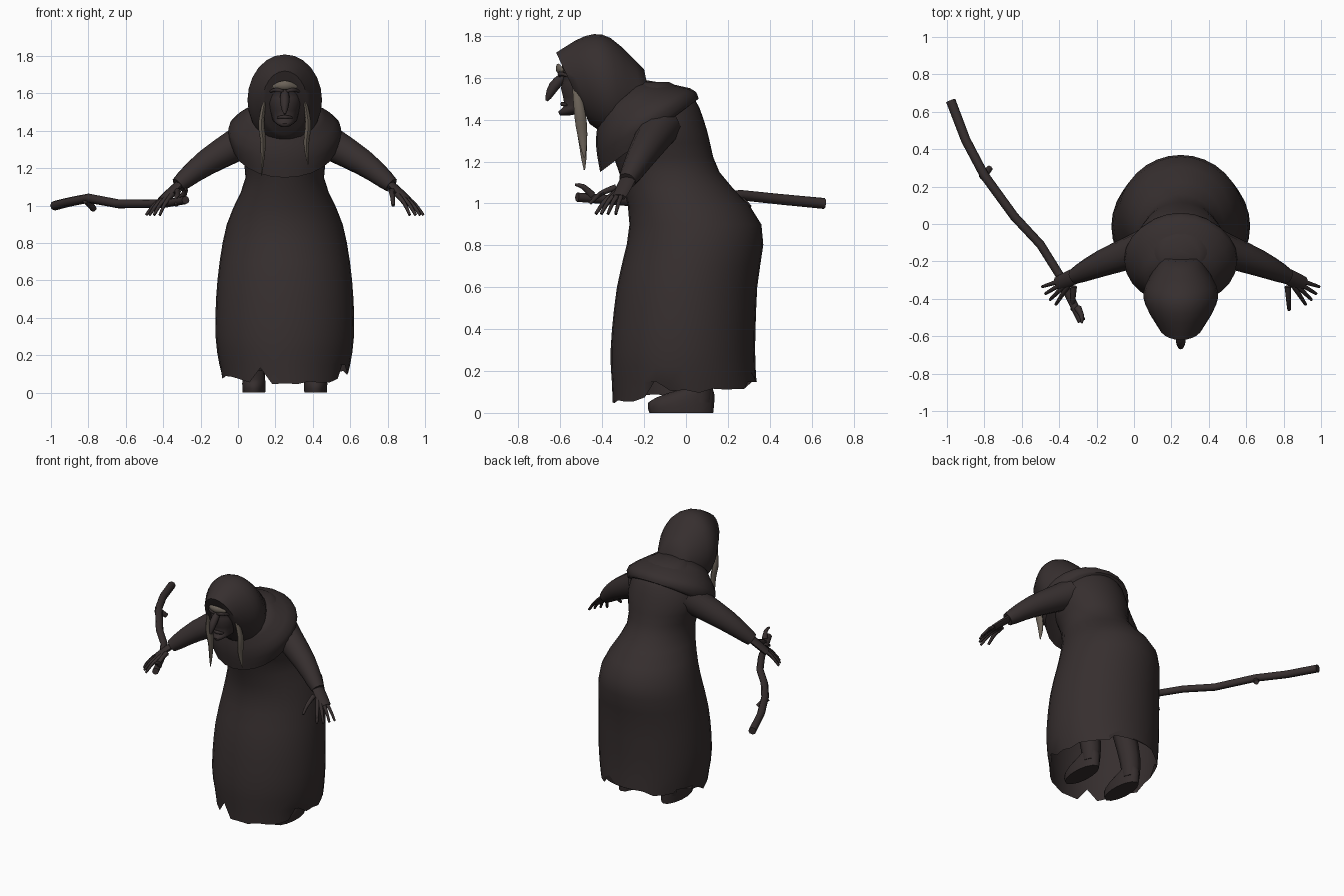
import bpy, bmesh, math, random
from mathutils import Vector

random.seed(4)
if "Cube" in bpy.data.objects:
    bpy.data.objects.remove(bpy.data.objects["Cube"])

BODY_X = 0.25  # the figure stands off-centre because of the long staff


def material(name, red, green, blue):
    mat = bpy.data.materials.new(name)
    mat.use_nodes = True
    mat.diffuse_color = (red, green, blue, 1)
    shader = mat.node_tree.nodes["Principled BSDF"]
    shader.inputs["Base Color"].default_value = (red, green, blue, 1)
    shader.inputs["Roughness"].default_value = 0.9
    return mat


CLOTH = material("dark cloth", 0.037, 0.028, 0.028)
SKIN = material("dusky skin", 0.036, 0.027, 0.027)
WOOD = material("dark wood", 0.038, 0.028, 0.028)
HAIR = material("grey hair", 0.15, 0.125, 0.1)


def flowing(points, steps):
    """Extra points on a smooth curve through the given ones."""
    keys = [Vector(p) for p in points]
    result = []
    for i in range(len(keys) - 1):
        start, end = keys[i], keys[i + 1]
        before = keys[i - 1] if i else start
        after = keys[min(i + 2, len(keys) - 1)]
        leave, arrive = (end - before) / 2, (after - start) / 2
        for k in range(steps):
            t = k / steps
            ease = t * t * (3 - 2 * t)
            result.append(start.lerp(end, ease) + leave * t * (1 - t) ** 2
                          - arrive * t * t * (1 - t))
    return result + [keys[-1]]


def build(name, rings, mat, open_start=False):
    """Skin a list of point rings into one smooth-shaded object."""
    bm = bmesh.new()
    rows = [[bm.verts.new(point) for point in ring] for ring in rings]
    for low, high in zip(rows, rows[1:]):
        for i in range(len(low)):
            bm.faces.new((low[i - 1], low[i], high[i], high[i - 1]))
    if not open_start:
        bm.faces.new(rows[0])
    bm.faces.new(rows[-1])
    bmesh.ops.recalc_face_normals(bm, faces=bm.faces)
    mesh = bpy.data.meshes.new(name)
    bm.to_mesh(mesh)
    bm.free()
    mesh.materials.append(mat)
    part = bpy.data.objects.new(name, mesh)
    part.location.x = BODY_X
    bpy.context.collection.objects.link(part)
    bpy.ops.object.select_all(action="DESELECT")
    part.select_set(True)
    bpy.context.view_layer.objects.active = part
    bpy.ops.object.shade_smooth_by_angle(angle=math.radians(60))


def level(z, front, back, half_width):
    return (front, z, back, z, half_width)


def ovals(sections, count, steps=3, x=0):
    """Ovals that each span a front (y, z), a back (y, z) and a half width."""
    rings = []
    for front_y, front_z, back_y, back_z, half_width in flowing(sections, steps):
        front, back = Vector((x, front_y, front_z)), Vector((x, back_y, back_z))
        middle, reach = (front + back) / 2, (front - back) / 2
        sideways = Vector((half_width, 0, 0))
        angles = [math.tau * i / count for i in range(count)]
        rings.append([middle + reach * math.cos(a) + sideways * math.sin(a)
                      for a in angles])
    return rings


def tube(name, points, mat, start, end, bulge=0, flat=1, up=(0, 0, 1),
         side=1, count=8, steps=3):
    """Tapered tube through points; side = -1 mirrors it."""
    path = [Vector((x * side, y, z)) for x, y, z in flowing(points, steps)]
    last = len(path) - 1
    rings = []
    for i, point in enumerate(path):
        along = path[min(i + 1, last)] - path[max(i - 1, 0)]
        across = along.cross(Vector(up)).normalized()
        over = across.cross(along).normalized() * flat
        t = i / last
        radius = start + (end - start) * t + bulge * math.sin(math.pi * t)
        angles = [math.tau * k / count for k in range(count)]
        rings.append([point + (across * math.cos(a) + over * math.sin(a)) * radius
                      for a in angles])
    build(name, rings, mat)


# Robe with an open hem that rises to the back and has a few tears
robe = ovals([level(0.1, -0.35, 0.34, 0.34), level(0.3, -0.36, 0.33, 0.37),
              level(0.6, -0.33, 0.34, 0.36), level(0.9, -0.27, 0.36, 0.31),
              level(1.15, -0.32, 0.16, 0.21), level(1.35, -0.39, 0.1, 0.25),
              level(1.5, -0.35, 0.04, 0.2), level(1.58, -0.25, -0.08, 0.1)], 32)
for i, point in enumerate(robe[0]):
    point.z += point.y / 9 + random.uniform(-0.02, 0.02)
    if i % 8 == 6:
        point.z += 0.07
build("robe", robe, CLOTH, open_start=True)

# Shoulder cape and hood
build("shoulder_cape", ovals([
    (-0.41, 1.15, 0.06, 1.5, 0.28), (-0.43, 1.28, 0.02, 1.55, 0.3),
    (-0.42, 1.4, -0.2, 1.59, 0.18)], 24), CLOTH)
build("hood", ovals([
    (-0.62, 1.72, -0.46, 1.38, 0.12), (-0.48, 1.8, -0.38, 1.33, 0.19),
    (-0.36, 1.79, -0.3, 1.33, 0.19), (-0.2, 1.64, -0.15, 1.4, 0.1)], 24), CLOTH)

# Head with pointed chin, hooked nose and lips
build("head", ovals([
    level(1.42, -0.6, -0.56, 0.015), level(1.44, -0.61, -0.45, 0.05),
    level(1.47, -0.58, -0.4, 0.07), level(1.55, -0.597, -0.4, 0.09),
    level(1.6, -0.588, -0.4, 0.09), level(1.63, -0.603, -0.4, 0.09),
    level(1.7, -0.57, -0.45, 0.06)], 16, steps=2), SKIN)
tube("nose", [(0, -0.57, 1.62), (0, -0.63, 1.56), (0, -0.665, 1.49)],
     SKIN, 0.015, 0.006, bulge=0.015, up=(1, 0, 0))
tube("lips", [(-0.04, -0.57, 1.47), (0, -0.59, 1.475), (0.04, -0.57, 1.47)],
     SKIN, 0.005, 0.005, bulge=0.006, count=6)

# Forelock under the hood rim
tube("forelock", [(-0.065, -0.585, 1.635), (0, -0.61, 1.645), (0.065, -0.585, 1.635)],
     HAIR, 0.006, 0.006, bulge=0.018, flat=0.5, up=(0, 1, 0))

shoulder, elbow = Vector((0.18, -0.12, 1.37)), Vector((0.42, -0.21, 1.23))
wrist, knuckle = Vector((0.57, -0.28, 1.11)), Vector((0.66, -0.32, 1.03))


def finger(name, degrees, drop, thickness, side):
    """Finger fanning out from the wrist at an angle seen from above."""
    a = math.radians(degrees)
    tip = wrist + Vector((math.cos(a) * 0.18, math.sin(a) * 0.18, -drop))
    root, joint = wrist.lerp(tip, 0.3), wrist.lerp(tip, 0.7)
    joint.z += 0.015
    tube(name, [root, joint, tip], SKIN, thickness, thickness / 2, side=side, count=6)


for side, tag in ((1, "left"), (-1, "right")):
    # Brow and long side lock, the right lock hanging lower
    tube(f"{tag}_brow", [(0.01, -0.6, 1.61), (0.04, -0.6, 1.62), (0.08, -0.56, 1.61)],
         SKIN, 0.008, 0.006, bulge=0.004, side=side, count=6)
    lock_end = 1.19 + 0.03 * side
    tube(f"{tag}_hair_lock",
         [(0.1, -0.535, 1.6), (0.125, -0.51, 1.45), (0.115, -0.495, 1.33),
          (0.125, -0.485, lock_end)],
         HAIR, 0.008, 0.003, bulge=0.022, flat=0.6, up=(1, 0, 0), side=side)

    # Sleeve, palm, fingers and thumb
    tube(f"{tag}_sleeve", [shoulder, elbow, wrist], CLOTH, 0.1, 0.042,
         side=side, count=12)
    tube(f"{tag}_palm", [wrist.lerp(elbow, 0.1), wrist, knuckle], SKIN, 0.028, 0.036,
         bulge=0.01, flat=0.5, side=side)
    for k in range(4):
        finger(f"{tag}_finger_{k + 1}", -18 - 13 * k, 0.16, 0.015, side)
    finger(f"{tag}_thumb", -87, 0.11, 0.018, side)

    # Leg and shoe
    tube(f"{tag}_leg", [(0.165, 0.07, 0.05), (0.165, 0.06, 0.2), (0.16, 0, 0.45)],
         SKIN, 0.055, 0.08, up=(0, 1, 0), side=side)
    build(f"{tag}_shoe", ovals([
        level(0, -0.175, 0.13, 0.062), level(0.05, -0.18, 0.135, 0.064),
        level(0.09, -0.1, 0.135, 0.058), level(0.12, 0, 0.125, 0.052)],
        14, steps=2, x=0.165 * side), SKIN)


# Crooked staff with a knot and a hooked end, held in the right hand
def staff_part(name, points, start, end, steps):
    tube(name, [(x - BODY_X, y, z) for x, y, z in points], WOOD, start, end, steps=steps)


staff_part("staff", [(-0.98, 0.66, 1), (-0.9, 0.45, 1.02), (-0.8, 0.26, 1.04),
                     (-0.64, 0.04, 1.01), (-0.5, -0.11, 1.01), (-0.4, -0.27, 1.01),
                     (-0.28, -0.52, 1.03)], 0.026, 0.022, steps=1)
staff_part("staff_knot", [(-0.81, 0.25, 1.03), (-0.77, 0.3, 0.98)], 0.022, 0.016, steps=1)
staff_part("staff_hook", [(-0.3, -0.45, 1.04), (-0.28, -0.49, 1.08), (-0.28, -0.53, 1.09)],
           0.02, 0.006, steps=2)
